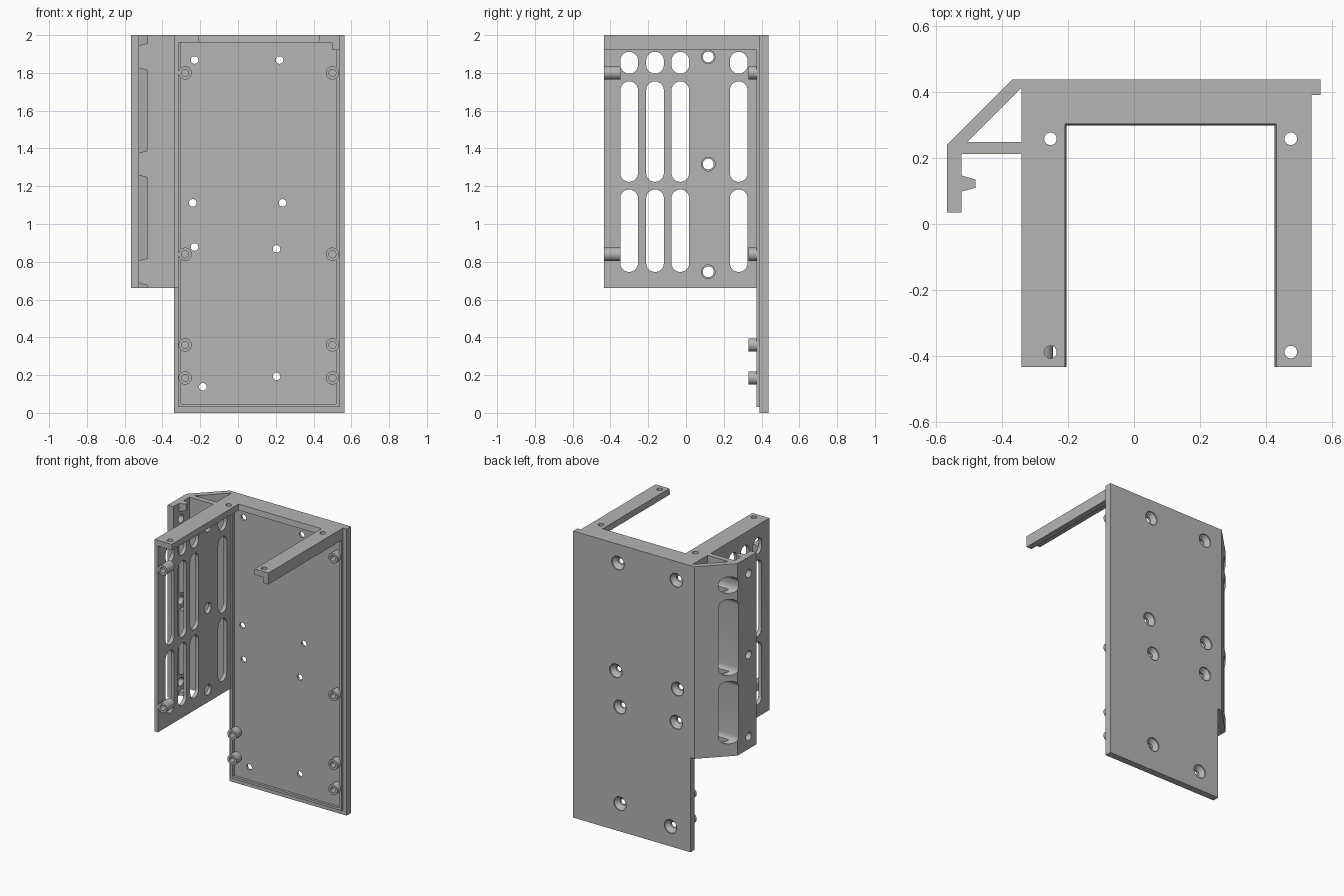
import bpy, bmesh
from math import sin, cos, pi, radians

cube = bpy.data.objects.get("Cube")
if cube:
    bpy.data.objects.remove(cube, do_unlink=True)

grey = bpy.data.materials.new("plain_grey")
grey.use_nodes = True
COLOUR = (0.46, 0.46, 0.46, 1)
grey.diffuse_color = COLOUR
grey.node_tree.nodes["Principled BSDF"].inputs["Base Color"].default_value = COLOUR

PLACE = {"x": lambda u, v, w: (w, u, v),
         "y": lambda u, v, w: (u, w, v),
         "z": lambda u, v, w: (u, v, w)}


def finish(name, bm):
    bmesh.ops.recalc_face_normals(bm, faces=bm.faces)
    mesh = bpy.data.meshes.new(name)
    bm.to_mesh(mesh)
    bm.free()
    mesh.materials.append(grey)
    obj = bpy.data.objects.new(name, mesh)
    bpy.context.collection.objects.link(obj)
    return obj


def loft(name, axis, rings):
    """Closed skin through (outline, position) rings along an axis."""
    bm = bmesh.new()
    loops = [[bm.verts.new(PLACE[axis](u, v, w)) for u, v in pts] for pts, w in rings]
    for a, b in zip(loops, loops[1:]):
        for i in range(len(a)):
            j = (i + 1) % len(a)
            bm.faces.new((a[i], a[j], b[j], b[i]))
    bm.faces.new(loops[0])
    bm.faces.new(loops[-1])
    return finish(name, bm)


def prism(name, axis, pts, lo, hi):
    return loft(name, axis, [(pts, lo), (pts, hi)])


def rect(u0, u1, v0, v1):
    return [(u0, v0), (u1, v0), (u1, v1), (u0, v1)]


def box(name, x0, x1, y0, y1, z0, z1):
    return prism(name, "z", rect(x0, x1, y0, y1), z0, z1)


def circle(u, v, r, n=28):
    return [(u + r * cos(2 * pi * i / n), v + r * sin(2 * pi * i / n)) for i in range(n)]


def capsule(u, v0, v1, r, n=12):
    """Upright slot outline with round ends."""
    top = [(u + r * cos(pi * i / n), v1 - r + r * sin(pi * i / n)) for i in range(n + 1)]
    low = [(u - r * cos(pi * i / n), v0 + r - r * sin(pi * i / n)) for i in range(n + 1)]
    return top + low


def cut(obj, cutters):
    for c in cutters:
        mod = obj.modifiers.new("cut", "BOOLEAN")
        mod.operation, mod.solver, mod.object = "DIFFERENCE", "EXACT", c
    bpy.context.view_layer.update()
    graph = bpy.context.evaluated_depsgraph_get()
    mesh = bpy.data.meshes.new_from_object(obj.evaluated_get(graph))
    obj.modifiers.clear()
    obj.data = mesh
    for c in cutters:
        bpy.data.objects.remove(c, do_unlink=True)
    smooth(obj)


def smooth(obj):
    obj.data.shade_smooth()
    obj.data.set_sharp_from_angle(angle=radians(30))


LEFT, RIGHT, INNER = 0.538, -0.34, -0.315   # outer side faces and wall inner face
FRONT, FLOOR, BACK = -0.433, 0.39, 0.437    # depth of front edge, plate face, plate back
WALL_Z = 0.66

# Back plate with countersunk screw holes
plate = box("back_plate", RIGHT, 0.565, FLOOR, BACK, 0, 2)
screws = [(-0.23, 1.868), (0.22, 1.868), (-0.24, 1.112), (0.236, 1.112),
          (-0.23, 0.878), (0.204, 0.868), (-0.186, 0.138), (0.204, 0.193)]
cut(plate, [loft("cutter", "y", [(circle(x, z, 0.02), FLOOR - 0.05),
                                 (circle(x, z, 0.02), FLOOR + 0.015),
                                 (circle(x, z, 0.048), BACK - 0.008),
                                 (circle(x, z, 0.048), BACK + 0.05)]) for x, z in screws])

# Thin raised lip around the plate face
for name, dims in {"lip_right": (-0.318, -0.302, 0.032, 1.96),
                   "lip_left": (0.52, LEFT, 0.032, 1.96),
                   "lip_bottom": (-0.302, 0.52, 0.032, 0.048)}.items():
    x0, x1, z0, z1 = dims
    box(name, x0, x1, 0.373, FLOOR, z0, z1)

# Top frame: two rails and a rear ledge, inner edges slightly sloped


def frame_outline(s):
    return [(RIGHT, FRONT), (-0.204 - s, FRONT), (-0.204 - s, 0.298 + s),
            (0.426 + s, 0.298 + s), (0.426 + s, FRONT), (LEFT, FRONT),
            (LEFT, FLOOR), (RIGHT, FLOOR)]


frame = loft("top_frame", "z", [(frame_outline(0), 1.96), (frame_outline(0.005), 2)])
cut(frame, [prism("cutter", "z", circle(x, y, 0.019), 1.9, 2.1)
            for x in (-0.253, 0.475) for y in (-0.388, 0.258)])
box("left_rail_rib", 0.497, LEFT, FRONT, FLOOR, 1.92, 1.96)

# Right wall, diagonal brace and hooked clip as one profile
wall = prism("right_wall", "z", [
    (INNER, FRONT), (INNER, FLOOR), (RIGHT, FLOOR), (RIGHT, BACK), (-0.37, BACK),
    (-0.567, 0.24), (-0.567, 0.035), (-0.523, 0.035), (-0.523, 0.212),
    (RIGHT, 0.212), (RIGHT, FRONT)], WALL_Z, 2)
cutters = [prism("cutter", "z", [(-0.505, 0.248), (RIGHT, 0.248), (RIGHT, 0.413)], 0.5, 2.1)]
for y in (-0.301, -0.164, -0.03, 0.279):
    for z0, z1 in ((0.746, 1.183), (1.223, 1.755), (1.796, 1.912)):
        cutters.append(prism("cutter", "x", capsule(y, z0, z1, 0.047), -0.7, -0.2))
SCREW_Z = (0.747, 1.317, 1.885)
for z in SCREW_Z:
    cutters.append(prism("cutter", "x", circle(0.118, z, 0.036), -0.4, -0.2))
    cutters.append(prism("cutter", "x", circle(0.118, z, 0.029), -0.7, -0.45))
cut(wall, cutters)

# Tapered clip ridge, broken around the screw holes
edges = [WALL_Z] + [z + d for z in SCREW_Z for d in (-0.057, 0.057)] + [2]
for i in range(0, len(edges), 2):
    z0, z1 = edges[i], edges[i + 1]
    t0 = 0 if i == 0 else 0.012
    t1 = 0 if z1 == 2 else 0.012
    loft(f"clip_ridge_{i // 2 + 1}", "x", [(rect(0.098, 0.147, z0, z1), -0.523),
                                           (rect(0.11, 0.135, z0 + t0, z1 - t1), -0.48)])


# Hollow screw bosses
def boss(name, x, z, front, back):
    body = prism(name, "y", circle(x, z, 0.035), front, back)
    cut(body, [prism("cutter", "y", circle(x, z, 0.019), front - 0.1, back - 0.006)])


for i, z in enumerate((0.185, 0.36, 0.84, 1.8)):
    boss(f"left_boss_{i + 1}", 0.5, z, 0.332, FLOOR)
    if z < WALL_Z:
        boss(f"right_boss_{i + 1}", -0.28, z, 0.332, FLOOR)
    else:
        boss(f"wall_boss_{i + 1}", -0.28, z, FRONT, -0.347)
